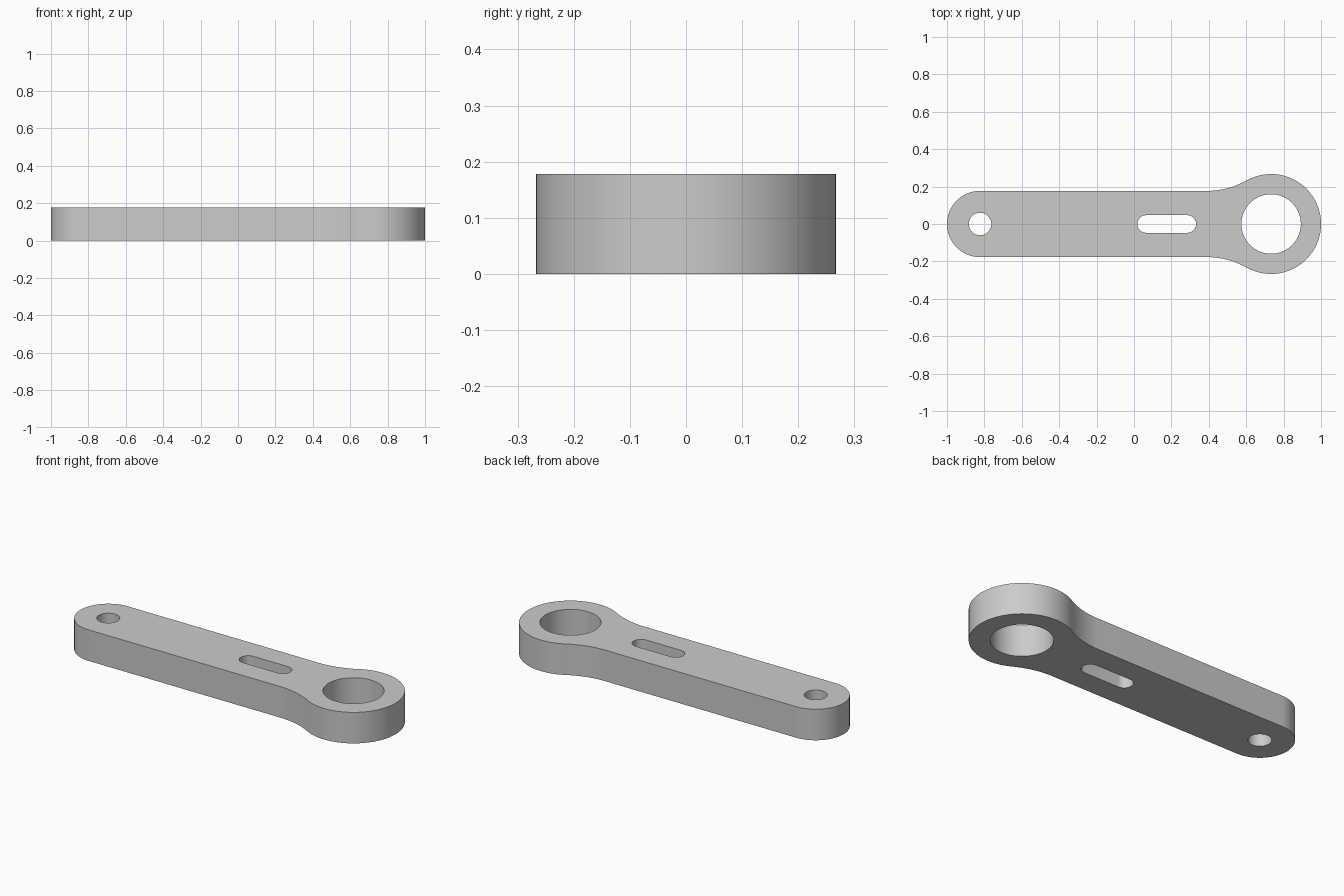
import bpy, bmesh
from math import sin, cos, pi, atan2, sqrt

cube = bpy.data.objects.get("Cube")
if cube:
    bpy.data.objects.remove(cube, do_unlink=True)

HEIGHT = 0.178
SMALL_X, SMALL_R, PIN_R = -0.823, 0.177, 0.06
BIG_X, BIG_R, BORE_R = 0.733, 0.267, 0.159
SLOT_X, SLOT_HALF, SLOT_R = 0.175, 0.11, 0.047
FILLET_R = 0.44


def arc(cx, cy, r, start, end, steps):
    """Points along an arc, both ends included."""
    angles = [start + (end - start) * i / steps for i in range(steps + 1)]
    return [(cx + r * cos(a), cy + r * sin(a)) for a in angles]


def circle(cx, r, steps=64):
    return arc(cx, 0, r, 0, 2 * pi, steps)[:-1]


# Outline: upper half from the big end to the small end, then mirrored
fillet_y = SMALL_R + FILLET_R
fillet_x = BIG_X - sqrt((BIG_R + FILLET_R) ** 2 - fillet_y ** 2)
tangent = atan2(fillet_y, fillet_x - BIG_X)
upper = arc(BIG_X, 0, BIG_R, 0, tangent, 48)
upper += arc(fillet_x, fillet_y, FILLET_R, tangent - pi, -pi / 2, 20)[1:]
upper += arc(SMALL_X, 0, SMALL_R, pi / 2, pi, 24)
outline = upper + [(x, -y) for x, y in reversed(upper[1:-1])]

# Slot with round ends
slot = arc(SLOT_X + SLOT_HALF, 0, SLOT_R, -pi / 2, pi / 2, 20)
slot += arc(SLOT_X - SLOT_HALF, 0, SLOT_R, pi / 2, 3 * pi / 2, 20)

# Fill the plate around its holes and extrude it upwards
bm = bmesh.new()
for loop in (outline, circle(SMALL_X, PIN_R), circle(BIG_X, BORE_R), slot):
    verts = [bm.verts.new((x, y, 0)) for x, y in loop]
    for i, v in enumerate(verts):
        bm.edges.new((verts[i - 1], v))
bmesh.ops.triangle_fill(bm, use_beauty=True, edges=bm.edges[:], normal=(0, 0, 1))
top = bmesh.ops.extrude_face_region(bm, geom=bm.faces[:], use_keep_orig=True)
top_verts = [g for g in top["geom"] if isinstance(g, bmesh.types.BMVert)]
bmesh.ops.translate(bm, verts=top_verts, vec=(0, 0, HEIGHT))
bmesh.ops.recalc_face_normals(bm, faces=bm.faces[:])
mesh = bpy.data.meshes.new("link_arm")
bm.to_mesh(mesh)
bm.free()

arm = bpy.data.objects.new("link_arm", mesh)
bpy.context.collection.objects.link(arm)

# Plain grey metal
grey = bpy.data.materials.new("grey_metal")
grey.use_nodes = True
colour = (0.6, 0.6, 0.6, 1)
grey.diffuse_color = colour
grey.node_tree.nodes["Principled BSDF"].inputs["Base Color"].default_value = colour
mesh.materials.append(grey)

# Smooth walls with sharp rims
bpy.ops.object.select_all(action="DESELECT")
arm.select_set(True)
bpy.context.view_layer.objects.active = arm
bpy.ops.object.shade_smooth_by_angle(angle=pi / 6)
